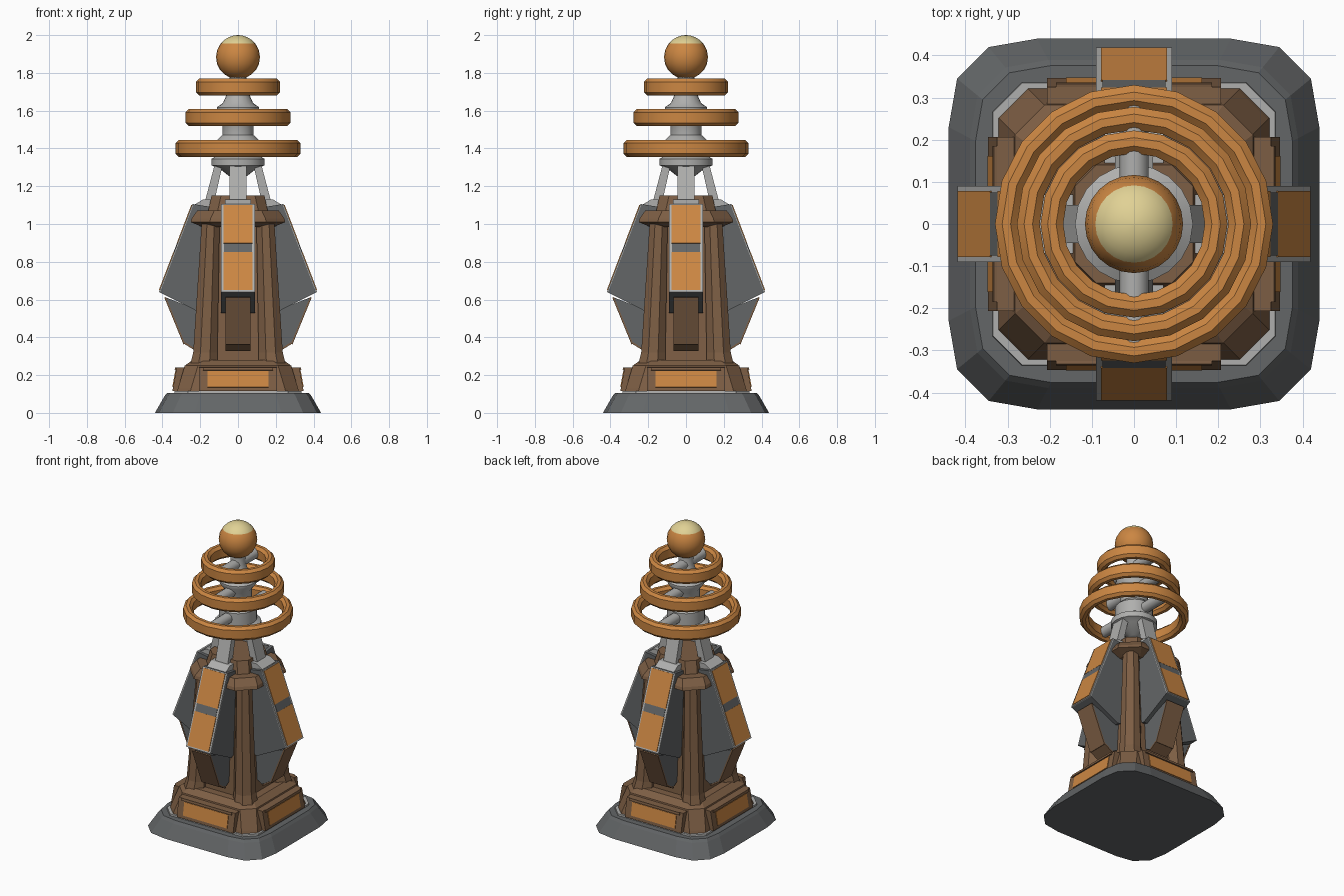
import bpy, bmesh, math
from mathutils import Matrix, Vector

if "Cube" in bpy.data.objects:
    bpy.data.objects.remove(bpy.data.objects["Cube"])


def material(name, rgb):
    m = bpy.data.materials.new(name)
    m.diffuse_color = (*rgb, 1)
    m.use_nodes = True
    m.node_tree.nodes["Principled BSDF"].inputs["Base Color"].default_value = m.diffuse_color
    return m


ORANGE = material("copper orange", (0.60, 0.24, 0.055))
BROWN = material("bronze brown", (0.205, 0.112, 0.058))
GREY = material("slate grey", (0.125, 0.132, 0.136))
LIGHT = material("light steel", (0.43, 0.43, 0.42))
CREAM = material("pale cream", (0.75, 0.64, 0.30))


def make(name, verts, faces, mat, smooth=False, turn=0):
    bm = bmesh.new()
    vs = [bm.verts.new(v) for v in verts]
    for f in faces:
        bm.faces.new([vs[i] for i in f])
    bmesh.ops.recalc_face_normals(bm, faces=bm.faces)
    bm.transform(Matrix.Rotation(turn, 4, 'Z'))
    me = bpy.data.meshes.new(name)
    bm.to_mesh(me)
    bm.free()
    me.materials.append(mat)
    ob = bpy.data.objects.new(name, me)
    bpy.context.collection.objects.link(ob)
    if smooth:
        bpy.context.view_layer.objects.active = ob
        ob.select_set(True)
        bpy.ops.object.shade_smooth_by_angle(angle=math.radians(40))
        ob.select_set(False)
    return ob


def loft(name, sections, mat, smooth=False):
    """Join stacked outlines [(points, z), ...] into a closed solid."""
    n = len(sections[0][0])
    verts = [(x, y, z) for pts, z in sections for x, y in pts]
    faces = [(k * n + i, k * n + (i + 1) % n, (k + 1) * n + (i + 1) % n, (k + 1) * n + i)
             for k in range(len(sections) - 1) for i in range(n)]
    faces += [tuple(range(n))[::-1], tuple(range(len(verts) - n, len(verts)))]
    return make(name, verts, faces, mat, smooth)


def octagon(h, c, cx=0, cy=0):
    """Square of half size h with corners cut by c."""
    q = [(h, h - c), (h - c, h)]
    pts = []
    for k in range(4):
        for x, y in q:
            for _ in range(k):
                x, y = -y, x
            pts.append((cx + x, cy + y))
    return pts


def four_prisms(name, profile, half, mat):
    """Extrude an (outward, z) profile sideways, once on each of the four sides."""
    n = len(profile)
    verts = [(s * half, -r, z) for s in (-1, 1) for r, z in profile]
    faces = [tuple(range(n)), tuple(range(n, 2 * n))]
    faces += [(i, (i + 1) % n, n + (i + 1) % n, n + i) for i in range(n)]
    for k, side in enumerate(("front", "right", "back", "left")):
        make(f"{side}_{name}", verts, faces, mat, turn=k * math.pi / 2)


def slab(p, q, t0, t1, lo, hi):
    """Profile of a thin plate along line p-q between fractions t0..t1, offset lo..hi outward."""
    p, q = Vector(p), Vector(q)
    d = (q - p).normalized()
    n = Vector((-d.y, d.x))
    if n.x < 0:
        n = -n
    a, b = p.lerp(q, t0), p.lerp(q, t1)
    return [tuple(v) for v in (a + n * lo, b + n * lo, b + n * hi, a + n * hi)]


def lathe(name, profile, mat, n=20, closed=False):
    verts, m = [], len(profile)
    for i in range(n):
        a = 2 * math.pi * i / n
        verts += [(r * math.cos(a), r * math.sin(a), z) for r, z in profile]
    faces = [(i * m + j, (i + 1) % n * m + j, (i + 1) % n * m + (j + 1) % m, i * m + (j + 1) % m)
             for i in range(n) for j in range(m if closed else m - 1)]
    if not closed:
        faces += [tuple(i * m for i in range(n)), tuple(i * m + m - 1 for i in range(n))]
    return make(name, verts, faces, mat, True)


# Ground slab with rounded corners
def rounded(s):
    pts = []
    for k in range(4):
        for x, y in ((0.44, 0.23), (0.42, 0.345), (0.345, 0.42), (0.23, 0.44)):
            for _ in range(k):
                x, y = -y, x
            pts.append((x * s, y * s))
    return pts


loft("ground_slab", [(rounded(1), 0), (rounded(0.885), 0.088), (rounded(0.855), 0.105)], GREY)
loft("base_trim", [(octagon(0.338, 0.07), 0.09), (octagon(0.335, 0.07), 0.115)], LIGHT)

# Lower brown block and tapered core
loft("base_block", [(octagon(0.325, 0.07), 0.10), (octagon(0.318, 0.07), 0.13),
                    (octagon(0.282, 0.07), 0.25), (octagon(0.24, 0.06), 0.28)], BROWN)
loft("tower_core", [(octagon(0.19, 0.04), 0.26), (octagon(0.15, 0.04), 1.05)], BROWN)
loft("collar_cap", [(octagon(0.19, 0.08), 0.985), (octagon(0.25, 0.10), 1.01),
                    (octagon(0.245, 0.10), 1.03), (octagon(0.215, 0.09), 1.072)], BROWN)
loft("crown_block", [(octagon(0.16, 0.05), 1.06), (octagon(0.14, 0.05), 1.15)], BROWN)

# Corner pillars
for sx in (-1, 1):
    for sy in (-1, 1):
        name = ("back" if sy > 0 else "front") + ("_right" if sx > 0 else "_left") + "_pillar"
        loft(name, [(octagon(h, h * 0.6, sx * c, sy * c), z) for h, c, z in
                    ((0.072, 0.18, 0.26), (0.064, 0.173, 0.32), (0.047, 0.144, 1.03))], BROWN)

# Framed orange panels around the base
four_prisms("base_box", [(0.347, 0.115), (0.345, 0.13), (0.325, 0.24), (0.2, 0.245), (0.2, 0.115)], 0.207, BROWN)
four_prisms("base_panel", slab((0.345, 0.13), (0.325, 0.24), 0.05, 0.82, -0.004, 0.004), 0.162, ORANGE)
four_prisms("base_panel_top_rail", slab((0.345, 0.13), (0.325, 0.24), 0.86, 1.0, -0.004, 0.008), 0.185, BROWN)

# Upper fins with sloped panels
TOP, TIP = (0.235, 1.105), (0.413, 0.638)
four_prisms("upper_fin", [TOP, TIP, (0.2, 0.53), (0.14, 0.55), (0.14, 1.09)], 0.09, GREY)
four_prisms("fin_frame", slab(TOP, TIP, 0, 1, -0.002, 0.006), 0.09, LIGHT)
four_prisms("fin_panel_upper", slab(TOP, TIP, 0.015, 0.45, 0, 0.010), 0.078, ORANGE)
four_prisms("fin_panel_lower", slab(TOP, TIP, 0.55, 0.98, 0, 0.010), 0.078, ORANGE)
four_prisms("fin_panel_bar", slab(TOP, TIP, 0.45, 0.55, 0, 0.009), 0.075, GREY)

# Lower fins with brown outer face
LTOP, LTIP = (0.384, 0.612), (0.283, 0.365)
four_prisms("lower_fin", [LTOP, LTIP, (0.22, 0.34), (0.15, 0.38), (0.15, 0.54), (0.2, 0.54)], 0.064, GREY)
four_prisms("lower_fin_face", slab(LTOP, LTIP, 0, 1, -0.003, 0.006), 0.066, BROWN)
four_prisms("lower_fin_foot", [(0.285, 0.366), (0.225, 0.328), (0.22, 0.336), (0.28, 0.374)], 0.066, BROWN)

# Steel feet and struts carrying the mast
four_prisms("strut_foot", [(0.236, 1.06), (0.234, 1.10), (0.185, 1.13), (0.125, 1.13), (0.125, 1.06)], 0.07, LIGHT)
four_prisms("strut", [(0.18, 1.10), (0.122, 1.32), (0.08, 1.32), (0.13, 1.10)], 0.045, LIGHT)

# Mast
lathe("mast", [(0.03, 1.24), (0.10, 1.295), (0.14, 1.31), (0.14, 1.345), (0.115, 1.36), (0.115, 1.44),
               (0.10, 1.455), (0.083, 1.47), (0.083, 1.56), (0.112, 1.60), (0.112, 1.618),
               (0.08, 1.64), (0.06, 1.685), (0.045, 1.73), (0.045, 1.79)], LIGHT)

# Copper rings with their side spokes
for label, radius, z in (("lower", 0.33, 1.40), ("middle", 0.278, 1.563), ("upper", 0.222, 1.725)):
    w, h, c = 0.054, 0.045, 0.017
    outline = [(radius, z - h + c), (radius, z + h - c), (radius - c, z + h), (radius - w + c, z + h),
               (radius - w, z + h - c), (radius - w, z - h + c), (radius - w + c, z - h), (radius - c, z - h)]
    lathe(label + "_ring", outline, ORANGE, 20, True)
    n, reach = 10, radius - 0.03
    verts = [(0.035 * math.cos(2 * math.pi * i / n), y, z + 0.035 * math.sin(2 * math.pi * i / n))
             for y in (-reach, reach) for i in range(n)]
    faces = [(i, (i + 1) % n, n + (i + 1) % n, n + i) for i in range(n)]
    make(label + "_ring_spoke", verts, faces + [tuple(range(n)), tuple(range(n, 2 * n))], LIGHT, True)

# Ball with cream top
arc = [-88, -70, -52, -35, -18, 0, 19, 38, 52, 65, 78, 89]
ball = lathe("top_ball", [(0.1165 * math.cos(math.radians(a)), 1.8835 + 0.1165 * math.sin(math.radians(a)))
                          for a in arc], ORANGE, 24)
ball.data.materials.append(CREAM)
for p in ball.data.polygons:
    p.material_index = 1 if p.center.z > 1.955 else 0
